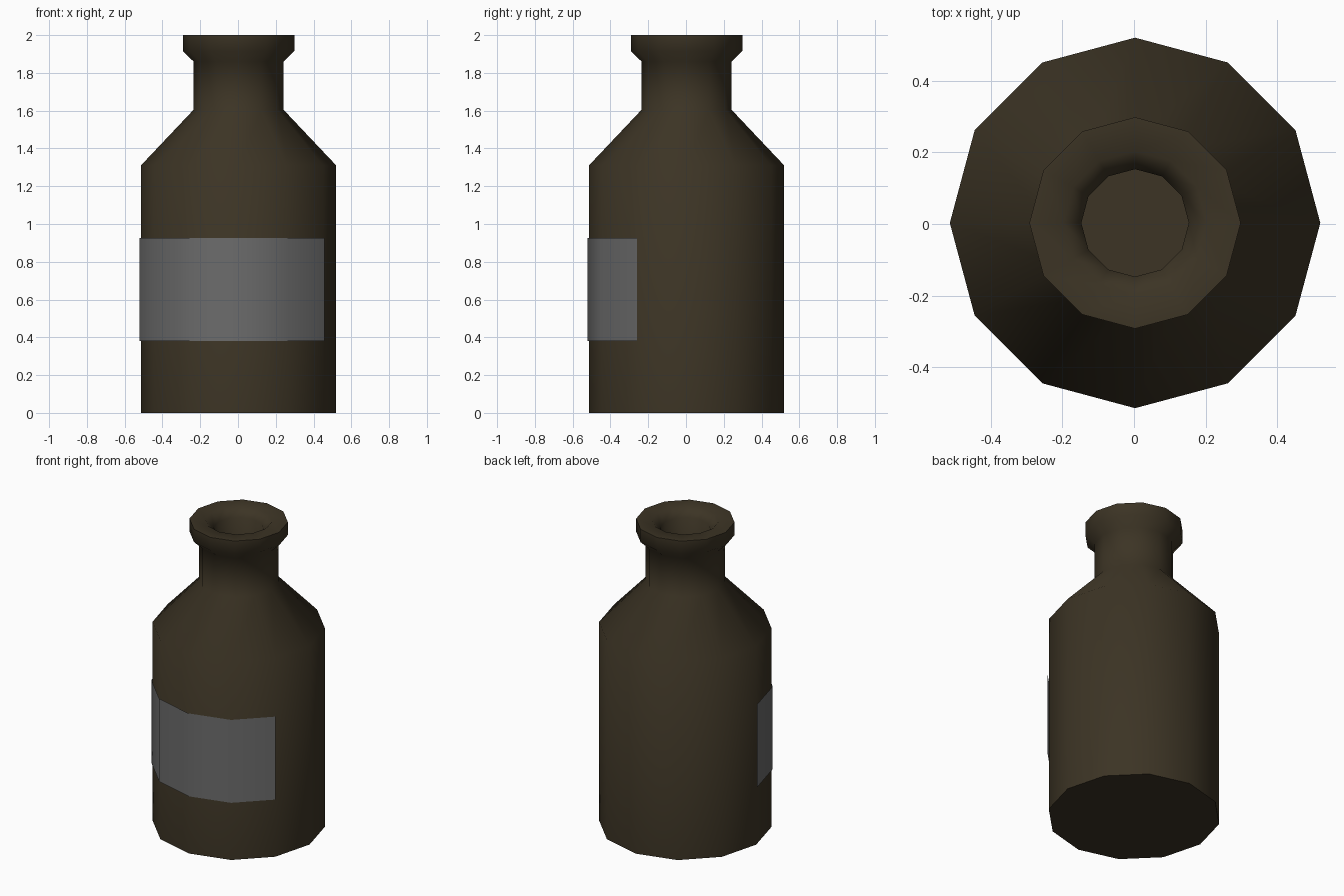
import bpy, bmesh, math

if "Cube" in bpy.data.objects:
    bpy.data.objects.remove(bpy.data.objects["Cube"])

SIDES = 12
CX = CY = 0.003


def ring_surface(name, profile, first, last, closed, color):
    """Sweep (radius, height) points around z in 30 degree steps."""
    bm = bmesh.new()
    steps = [math.radians(360 / SIDES * i) for i in range(first, last + (0 if closed else 1))]
    rows = [[bm.verts.new((CX + r * math.cos(a), CY + r * math.sin(a), z)) for a in steps]
            for r, z in profile]
    n = len(steps)
    for low, high in zip(rows, rows[1:]):
        for i in range(n if closed else n - 1):
            j = (i + 1) % n
            bm.faces.new((low[i], low[j], high[j], high[i]))
    if closed:
        bm.faces.new(rows[0][::-1])
        bm.faces.new(rows[-1])
    mesh = bpy.data.meshes.new(name)
    bm.to_mesh(mesh)
    bm.free()
    obj = bpy.data.objects.new(name, mesh)
    bpy.context.collection.objects.link(obj)
    mat = bpy.data.materials.new(name + "_color")
    mat.diffuse_color = color
    mat.use_nodes = True
    mat.node_tree.nodes["Principled BSDF"].inputs["Base Color"].default_value = mat.diffuse_color
    mesh.materials.append(mat)
    bpy.ops.object.select_all(action='DESELECT')
    obj.select_set(True)
    bpy.context.view_layer.objects.active = obj
    bpy.ops.object.shade_smooth_by_angle(angle=math.radians(50))
    return obj


# Bottle: body, shoulder, neck, lip and the hollow mouth
ring_surface("bottle", [(0.517, 0), (0.517, 1.31), (0.238, 1.605), (0.238, 1.86),
                        (0.295, 1.915), (0.295, 2.0), (0.20, 2.0), (0.15, 1.95),
                        (0.15, 1.62)],
             0, SIDES, True, (0.045, 0.034, 0.018, 1))

# Paper label wrapped round the front, five facets wide
ring_surface("label", [(0.524, 0.38), (0.524, 0.927)], 6, 11, False, (0.15, 0.15, 0.15, 1))
